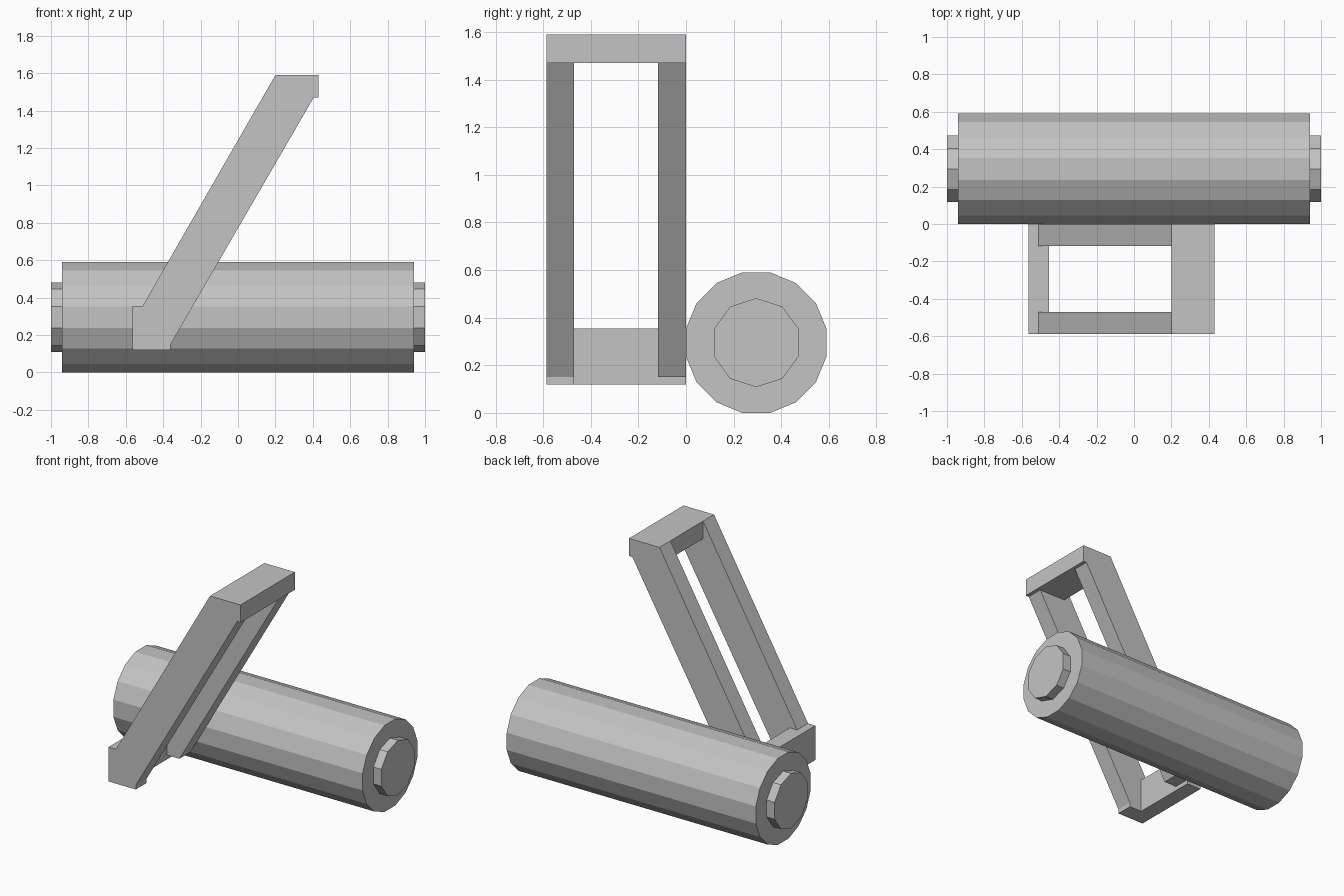
import bpy
import bmesh
import math

cube = bpy.data.objects.get("Cube")
if cube:
    bpy.data.objects.remove(cube, do_unlink=True)

# Single plain grey
grey = bpy.data.materials.new("plain grey")
grey.use_nodes = True
GREY = (0.55, 0.55, 0.55, 1.0)
grey.diffuse_color = GREY
grey.node_tree.nodes["Principled BSDF"].inputs["Base Color"].default_value = GREY


def prism(name, points, offset, extent, to_world):
    """Extrude a 2D outline along one axis; to_world maps (u, v, depth) to xyz."""
    bm = bmesh.new()
    face = bm.faces.new([bm.verts.new(to_world(u, v, offset)) for u, v in points])
    far = bmesh.ops.extrude_face_region(bm, geom=[face])["geom"]
    for v in (g for g in far if isinstance(g, bmesh.types.BMVert)):
        d = [b - a for a, b in zip(to_world(0, 0, 0), to_world(0, 0, extent))]
        v.co.x += d[0]
        v.co.y += d[1]
        v.co.z += d[2]
    bmesh.ops.recalc_face_normals(bm, faces=bm.faces)
    mesh = bpy.data.meshes.new(name)
    bm.to_mesh(mesh)
    bm.free()
    mesh.materials.append(grey)
    obj = bpy.data.objects.new(name, mesh)
    bpy.context.collection.objects.link(obj)
    return obj


def along_x(u, v, d):
    return (d, u, v)


def along_y(u, v, d):
    return (u, d, v)


def ring(sides, radius, turn):
    """Regular polygon around the roller axis."""
    return [(0.295 + radius * math.sin(turn + math.tau * i / sides),
             0.295 + radius * math.cos(turn + math.tau * i / sides))
            for i in range(sides)]


def rect(x0, x1, z0, z1):
    return [(x0, z0), (x1, z0), (x1, z1), (x0, z1)]


# Roller with a flat facet on top, and its end caps
prism("roller", ring(16, 0.301, math.pi / 16), -0.94, 1.88, along_x)
for side, start in (("left", 0.94), ("right", -1.0)):
    prism(side + "_end_cap", ring(10, 0.187, 0), start, 0.06, along_x)

# Cross pieces of the leaning frame
prism("lower_crossbar", rect(-0.565, -0.455, 0.12, 0.355), -0.587, 0.587, along_y)
prism("upper_crossbar", rect(0.20, 0.43, 1.47, 1.59), -0.587, 0.587, along_y)

# Slanted bars, the front one with a small foot
slant = [(-0.36, 0.15), (0.405, 1.47), (0.20, 1.47), (0.20, 1.59),
         (-0.51, 0.355), (-0.455, 0.355)]
prism("front_bar", [(-0.455, 0.12), (-0.36, 0.12)] + slant, -0.587, 0.117, along_y)
prism("back_bar", [(-0.455, 0.15)] + slant, -0.117, 0.117, along_y)
